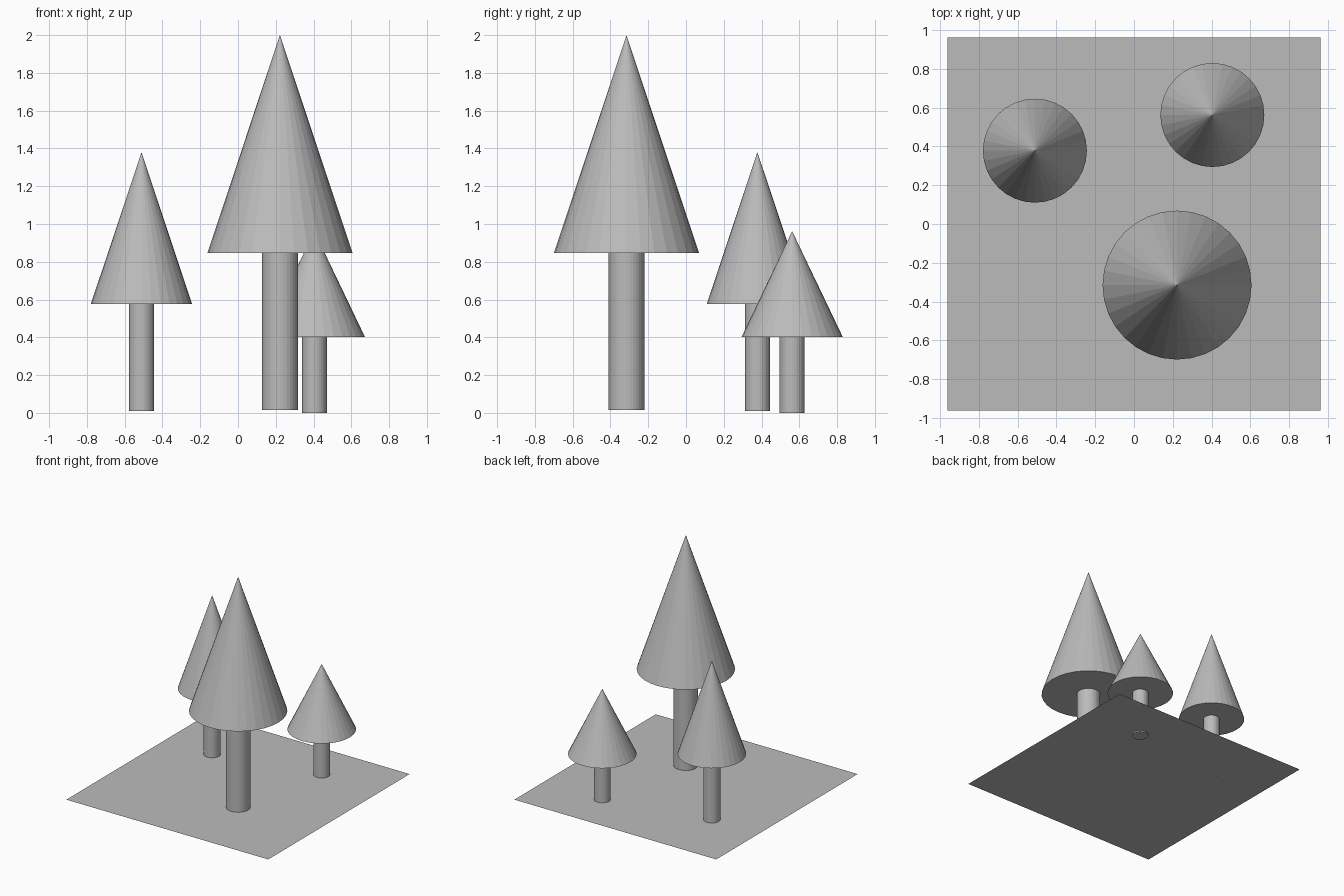
import bpy

cube = bpy.data.objects.get("Cube")
if cube:
    bpy.data.objects.remove(cube, do_unlink=True)

# One plain grey for everything
GREY = (0.5, 0.5, 0.5, 1.0)
grey = bpy.data.materials.new("plain grey")
grey.use_nodes = True
grey.diffuse_color = GREY
grey.node_tree.nodes["Principled BSDF"].inputs["Base Color"].default_value = GREY


def finish(name):
    """Name the newly added object and colour it."""
    obj = bpy.context.object
    obj.name = name
    obj.data.materials.append(grey)
    return obj


def tree(name, x, y, bottom, base, tip, trunk_radius, crown_radius):
    """A round trunk carrying a single cone of foliage."""
    bpy.ops.mesh.primitive_cylinder_add(
        vertices=32, radius=trunk_radius, depth=base - bottom,
        location=(x, y, (base + bottom) / 2))
    finish(name + "_trunk")
    bpy.ops.mesh.primitive_cone_add(
        vertices=32, radius1=crown_radius, radius2=0, depth=tip - base,
        location=(x, y, (tip + base) / 2))
    finish(name + "_crown")


# Thin flat ground sheet
bpy.ops.mesh.primitive_plane_add(size=1.924, location=(0, 0, 0.011))
finish("ground")

# Three trees of different heights
tree("tall_tree", 0.222, -0.315, 0.016, 0.847, 2.0, 0.095, 0.384)
tree("middle_tree", -0.511, 0.378, 0.0105, 0.577, 1.38, 0.066, 0.268)
tree("small_tree", 0.404, 0.562, 0.0, 0.402, 0.962, 0.066, 0.268)
